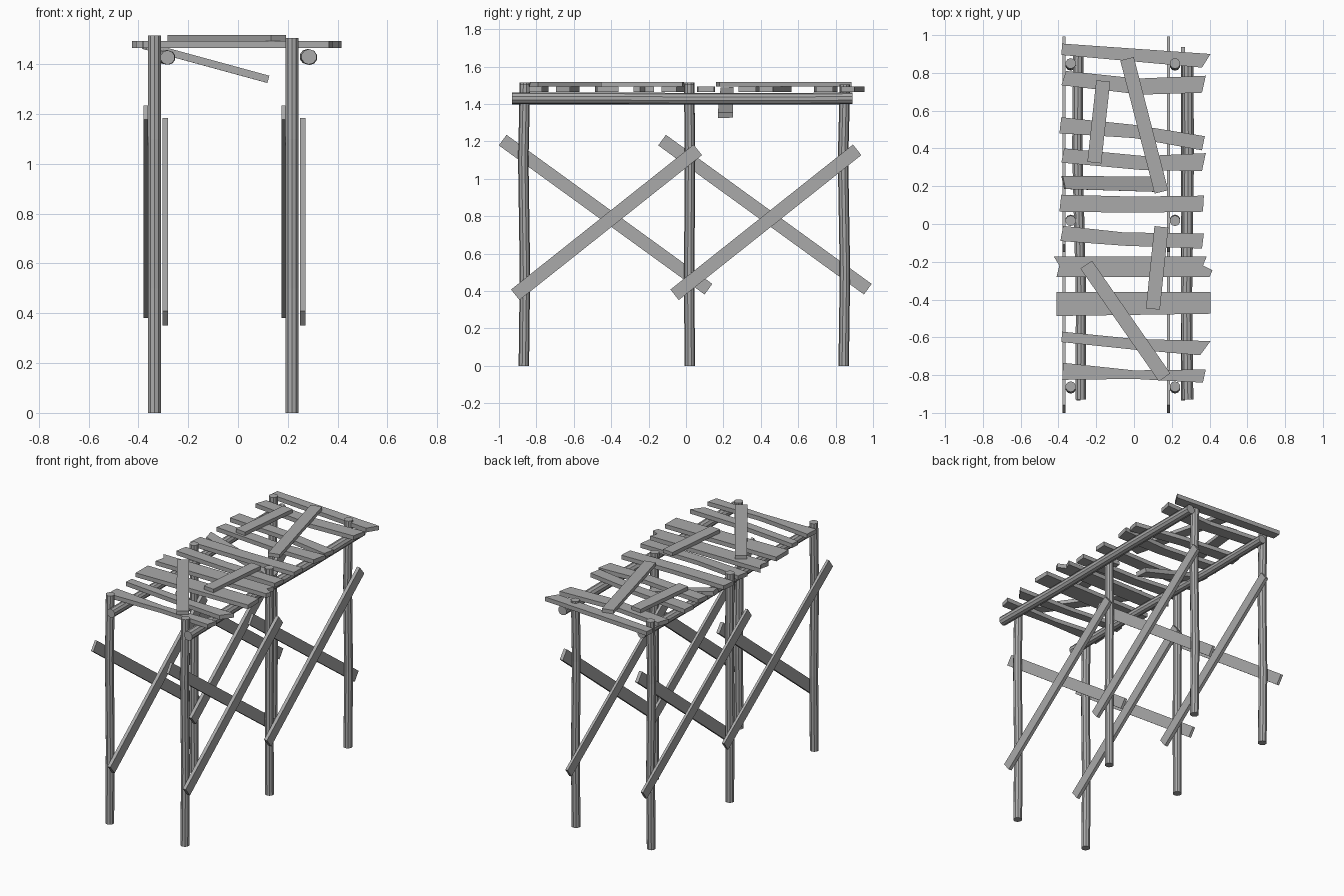
import bpy
import bmesh
from math import cos, sin, pi
from mathutils import Vector

if "Cube" in bpy.data.objects:
    bpy.data.objects.remove(bpy.data.objects["Cube"], do_unlink=True)

# One weathered grey for all the timber
wood = bpy.data.materials.new("weathered grey wood")
wood.use_nodes = True
grey = (0.4, 0.4, 0.4, 1)
wood.diffuse_color = grey
wood.node_tree.nodes["Principled BSDF"].inputs["Base Color"].default_value = grey


def finish(name, bm):
    bmesh.ops.recalc_face_normals(bm, faces=bm.faces)
    mesh = bpy.data.meshes.new(name)
    bm.to_mesh(mesh)
    bm.free()
    mesh.materials.append(wood)
    obj = bpy.data.objects.new(name, mesh)
    bpy.context.collection.objects.link(obj)
    return obj


def prism(name, outline, depth):
    """Extrude a flat outline of 3D points along the depth vector."""
    bm = bmesh.new()
    face = bm.faces.new([bm.verts.new(p) for p in outline])
    extruded = bmesh.ops.extrude_face_region(bm, geom=[face])
    top = [g for g in extruded["geom"] if isinstance(g, bmesh.types.BMVert)]
    bmesh.ops.translate(bm, verts=top, vec=depth)
    if not face.is_valid or len(bm.faces) < len(outline) + 2:
        bm.faces.new([v for v in bm.verts if v not in top])
    return finish(name, bm)


def log(name, path, radius, u, v, sides=10):
    """Faceted log through a path; u and v span its cross-section."""
    bm = bmesh.new()
    u, v = Vector(u), Vector(v)
    rings = []
    for p in path:
        angles = [2 * pi * (i + 0.5) / sides for i in range(sides)]
        rings.append([bm.verts.new(Vector(p) + radius * (u * cos(a) + v * sin(a)))
                      for a in angles])
    for low, high in zip(rings, rings[1:]):
        for i in range(sides):
            j = (i + 1) % sides
            bm.faces.new((low[i], low[j], high[j], high[i]))
    bm.faces.new(rings[0])
    bm.faces.new(rings[-1])
    return finish(name, bm)


def board(start, end, width, normal):
    """Corners of a straight board lying square to the normal."""
    a, b = Vector(start), Vector(end)
    side = (b - a).cross(Vector(normal)).normalized() * width / 2
    return [a + side, b + side, b - side, a - side]


X, Y, Z = (1, 0, 0), (0, 1, 0), (0, 0, 1)

# Upright posts, slightly bowed, in two rows
for row, x, top in (("right", -0.335, 1.515), ("left", 0.217, 1.505)):
    for place, y, bow in (("front", -0.867, 0.006), ("middle", 0.02, -0.003),
                          ("back", 0.843, 0.007)):
        path = [(x, y, 0), (x, y + bow, 0.5), (x, y - bow / 2, 1.1), (x, y + bow, top)]
        log(f"{row}_{place}_post", path, 0.028, X, Y)

# Long beams carrying the deck
log("right_beam", [(-0.283, -0.93, 1.427), (-0.28, -0.4, 1.427),
                   (-0.3, 0.4, 1.43), (-0.295, 0.89, 1.43)], 0.029, X, Z)
log("left_beam", [(0.285, -0.93, 1.43), (0.278, -0.4, 1.43),
                  (0.288, 0.35, 1.428), (0.285, 0.89, 1.43)], 0.031, X, Z)

# Crossed braces on both faces of each post row
for row, shift in (("right", 0), ("left", 0.553)):
    for bay, y in (("front", 0), ("back", 0.852)):
        x = shift - 0.379
        prism(f"{row}_{bay}_falling_brace",
              board((x, y - 0.98, 1.207), (x, y + 0.12, 0.41), 0.07, X), (0.017, 0, 0))
        x = shift - 0.304
        prism(f"{row}_{bay}_rising_brace",
              board((x, y - 0.913, 0.38), (x, y + 0.063, 1.155), 0.072, X), (0.022, 0, 0))

DECK = 1.465
THICK = (0, 0, 0.028)


def deck_plank(name, *outline):
    return prism(name, [(x, y, DECK) for x, y in outline], THICK)


# Uneven deck planks from back to front
deck_plank("plank_back_end", (-.38, .955), (.405, .9), (.36, .828), (-.385, .895))
deck_plank("plank_bent_back", (-.36, .81), (.02, .77), (.38, .785),
           (.36, .695), (.04, .685), (-.385, .735))
deck_plank("plank_slanted", (-.385, .565), (0, .525), (.375, .465),
           (.36, .39), (0, .455), (-.395, .48))
deck_plank("plank_bent_centre", (-.37, .4), (.05, .36), (.38, .375),
           (.36, .28), (.05, .285), (-.385, .325))
deck_plank("plank_straight", (-.385, .155), (0, .145), (.37, .15),
           (.365, .065), (0, .06), (-.395, .065))
deck_plank("plank_curved", (-.375, -.01), (-.05, -.045), (.37, -.05),
           (.36, -.13), (-.05, -.115), (-.39, -.09))
deck_plank("plank_split_ends", (-.425, -.172), (.385, -.172), (.365, -.22),
           (.415, -.245), (.4, -.28), (-.41, -.28), (-.395, -.22))
deck_plank("plank_wide", (-.41, -.36), (.405, -.36), (.405, -.475), (-.41, -.487))
deck_plank("plank_tapered", (-.38, -.57), (0, -.608), (.405, -.62),
           (.35, -.695), (0, -.665), (-.385, -.625))
deck_plank("plank_front_end", (-.375, -.735), (0, -.775), (.38, -.77),
           (.365, -.84), (0, -.82), (-.38, -.825))

# Broken plank sagging below the deck
prism("sagging_plank", [(-.385, .255, 1.462), (.11, .25, 1.327),
                        (.118, .17, 1.325), (-.37, .185, 1.458)], (.008, 0, .029))

# Loose boards nailed over the deck
for name, start, end in (
        ("loose_board_back_long", (-.037, .875), (.145, .17)),
        ("loose_board_back_short", (-.163, .757), (-.21, .325)),
        ("loose_board_front_short", (.145, -.015), (.1, -.45)),
        ("loose_board_front_long", (-.253, -.215), (.162, -.812))):
    level = DECK + 0.029
    prism(name, board((*start, level), (*end, level), 0.074, Z), (0, 0, 0.024))
